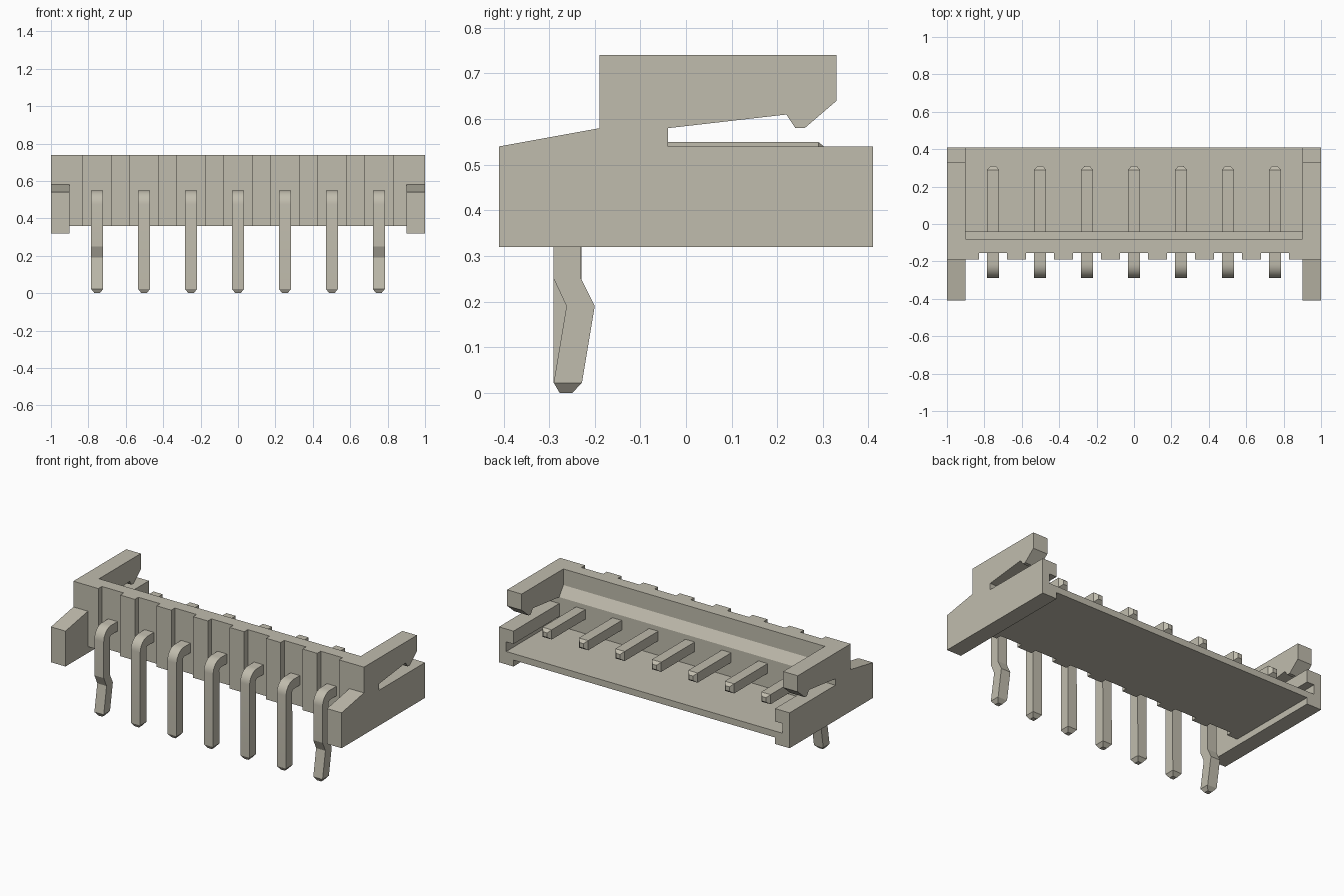
import bpy
import bmesh
import math

if "Cube" in bpy.data.objects:
    bpy.data.objects.remove(bpy.data.objects["Cube"], do_unlink=True)

# One shared warm grey colour
COLOUR = (0.53, 0.505, 0.42, 1)
grey = bpy.data.materials.new("warm_grey")
grey.use_nodes = True
grey.diffuse_color = COLOUR
shader = grey.node_tree.nodes["Principled BSDF"]
shader.inputs["Base Color"].default_value = COLOUR
shader.inputs["Roughness"].default_value = 0.6


def finish(bm, name):
    bmesh.ops.recalc_face_normals(bm, faces=bm.faces)
    mesh = bpy.data.meshes.new(name)
    bm.to_mesh(mesh)
    bm.free()
    mesh.materials.append(grey)
    obj = bpy.data.objects.new(name, mesh)
    bpy.context.collection.objects.link(obj)
    return obj


def extrude_x(name, profile, x0, x1):
    """Extrude a (y, z) outline from x0 to x1."""
    bm = bmesh.new()
    face = bm.faces.new([bm.verts.new((x0, y, z)) for y, z in profile])
    out = bmesh.ops.extrude_face_region(bm, geom=[face])
    moved = [v for v in out["geom"] if isinstance(v, bmesh.types.BMVert)]
    bmesh.ops.translate(bm, verts=moved, vec=(x1 - x0, 0, 0))
    return finish(bm, name)


def rectangle(y0, y1, z0, z1):
    return [(y0, z0), (y1, z0), (y1, z1), (y0, z1)]


def activate(obj):
    bpy.ops.object.select_all(action="DESELECT")
    obj.select_set(True)
    bpy.context.view_layer.objects.active = obj


def cut(obj, cutter):
    cutter.hide_render = True
    mod = obj.modifiers.new("cut", "BOOLEAN")
    mod.operation = "DIFFERENCE"
    mod.solver = "EXACT"
    mod.object = cutter
    activate(obj)
    bpy.ops.object.modifier_apply(modifier=mod.name)
    bpy.data.objects.remove(cutter, do_unlink=True)


PIN_XS = [0.251 * i for i in range(-3, 4)]

# Floor and front wall with a sloped inner ledge, recessed around each pin
housing = extrude_x("floor_and_front_wall", [
    (-0.19, 0.36), (0.41, 0.36), (0.41, 0.40), (-0.04, 0.40), (-0.04, 0.58),
    (-0.08, 0.64), (-0.08, 0.74), (-0.19, 0.74)], -0.9, 0.9)
for x in PIN_XS:
    cut(housing, extrude_x("recess_cutter", rectangle(-0.3, -0.155, 0.2, 0.9),
                           x - 0.075, x + 0.075))

# Side walls with overhanging latch arms and an inner groove above the floor
WALL = [(-0.41, 0.32), (0.41, 0.32), (0.41, 0.54), (-0.04, 0.54),
        (-0.04, 0.58), (0.22, 0.61), (0.24, 0.58), (0.26, 0.58),
        (0.33, 0.64), (0.33, 0.74), (-0.19, 0.74), (-0.19, 0.58),
        (-0.41, 0.54)]
for side, s in (("left", 1), ("right", -1)):
    wall = extrude_x(side + "_side_wall", WALL, s * 0.9, s * 1.0)
    cut(wall, extrude_x("groove_cutter", rectangle(-0.04, 0.5, 0.40, 0.46),
                        s * 0.8, s * 0.95))


def make_pin(name, x, kinked):
    """Loft rectangular sections (outer point, inner point, half width)."""
    w, tip = 0.032, 0.014
    sections = [((-0.277, 0), (-0.249, 0), tip),
                ((-0.29, 0.022), (-0.228, 0.022), w)]
    if kinked:
        sections += [((-0.262, 0.19), (-0.20, 0.19), w),
                     ((-0.29, 0.25), (-0.23, 0.25), w)]
    # Rounded right-angle bend
    cy, cz, r_out, r_in = -0.215, 0.475, 0.075, 0.015
    for i in range(9):
        a = math.pi - i * math.pi / 16
        c, d = math.cos(a), math.sin(a)
        sections.append(((cy + r_out * c, cz + r_out * d),
                         (cy + r_in * c, cz + r_in * d), w))
    sections += [((0.29, 0.55), (0.29, 0.49), w),
                 ((0.31, 0.534), (0.31, 0.506), tip)]
    bm = bmesh.new()
    rings = [[bm.verts.new((x + dx, y, z)) for dx, (y, z) in
              ((-h, o), (h, o), (h, i), (-h, i))] for o, i, h in sections]
    for a, b in zip(rings, rings[1:]):
        for k in range(4):
            n = (k + 1) % 4
            bm.faces.new((a[k], a[n], b[n], b[k]))
    bm.faces.new(rings[0])
    bm.faces.new(rings[-1])
    pin = finish(bm, name)
    activate(pin)
    bpy.ops.object.shade_smooth_by_angle(angle=math.radians(20))


# Row of bent contact pins; the two end pins have kinked legs
for n, x in enumerate(PIN_XS):
    make_pin("contact_pin_%d" % (n + 1), x, n in (0, len(PIN_XS) - 1))
